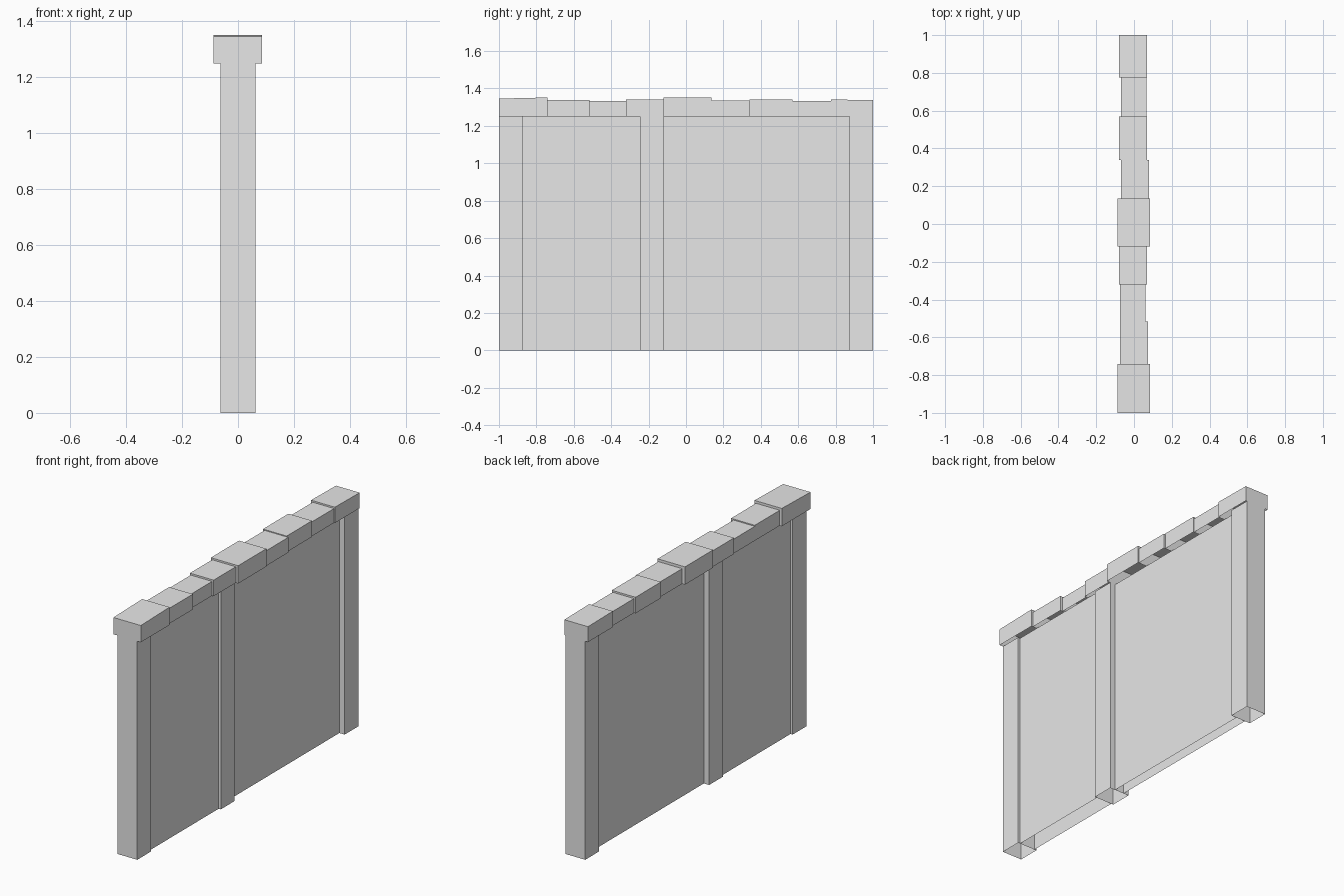
import bpy
import bmesh

cube = bpy.data.objects.get("Cube")
if cube:
    bpy.data.objects.remove(cube, do_unlink=True)

stone = bpy.data.materials.new("light_grey_stone")
stone.use_nodes = True
colour = (0.8, 0.8, 0.8, 1.0)
stone.diffuse_color = colour
stone.node_tree.nodes["Principled BSDF"].inputs["Base Color"].default_value = colour


def shell(name, x, y, z, open_sides, slope=0.0):
    """Box between the given limits, without the faces that look along open_sides."""
    bm = bmesh.new()
    bmesh.ops.create_cube(bm, size=1)
    bm.normal_update()
    drop = [f for f in bm.faces
            if any(f.normal[axis] * sign > 0.9 for axis, sign in open_sides)]
    bmesh.ops.delete(bm, geom=drop, context='FACES')
    for v in bm.verts:
        top_back = v.co.z > 0 and v.co.y > 0
        for axis, (low, high) in enumerate((x, y, z)):
            v.co[axis] = high if v.co[axis] > 0 else low
        if top_back:
            v.co.z += slope
    mesh = bpy.data.meshes.new(name)
    bm.to_mesh(mesh)
    bm.free()
    mesh.materials.append(stone)
    obj = bpy.data.objects.new(name, mesh)
    bpy.context.collection.objects.link(obj)
    return obj


WALL_TOP = 1.25
BOTTOM, TOP = (2, -1), (2, 1)
FRONT, BACK = (1, -1), (1, 1)

# Upright pillars
for name, y in (("front_pillar", -1.0), ("middle_pillar", -0.245), ("back_pillar", 0.875)):
    shell(name, (-0.0625, 0.0625), (y, y + 0.125), (0, WALL_TOP), (BOTTOM, TOP))

# Wall panels between the pillars
for name, half, y in (("front_panel", 0.049, (-0.875, -0.245)),
                      ("back_panel", 0.029, (-0.12, 0.875))):
    shell(name, (-half, half), y, (0, WALL_TOP), (BOTTOM, TOP, FRONT, BACK))

# Uneven capping stones: back edge, left and right limits, top height, slope
caps = [
    (-0.74, -0.088, 0.085, 1.346, 0.006),
    (-0.515, -0.075, 0.075, 1.338, 0),
    (-0.32, -0.075, 0.06, 1.332, 0),
    (-0.12, -0.08, 0.07, 1.342, 0),
    (0.135, -0.088, 0.085, 1.352, 0),
    (0.34, -0.07, 0.08, 1.337, 0),
    (0.57, -0.08, 0.07, 1.342, 0),
    (0.775, -0.07, 0.065, 1.332, 0),
    (1.0, -0.08, 0.07, 1.341, -0.003),
]
start = -1.0
for i, (end, left, right, top, slope) in enumerate(caps, 1):
    shell(f"cap_stone_{i}", (left, right), (start, end), (WALL_TOP, top), (BOTTOM,), slope)
    start = end
